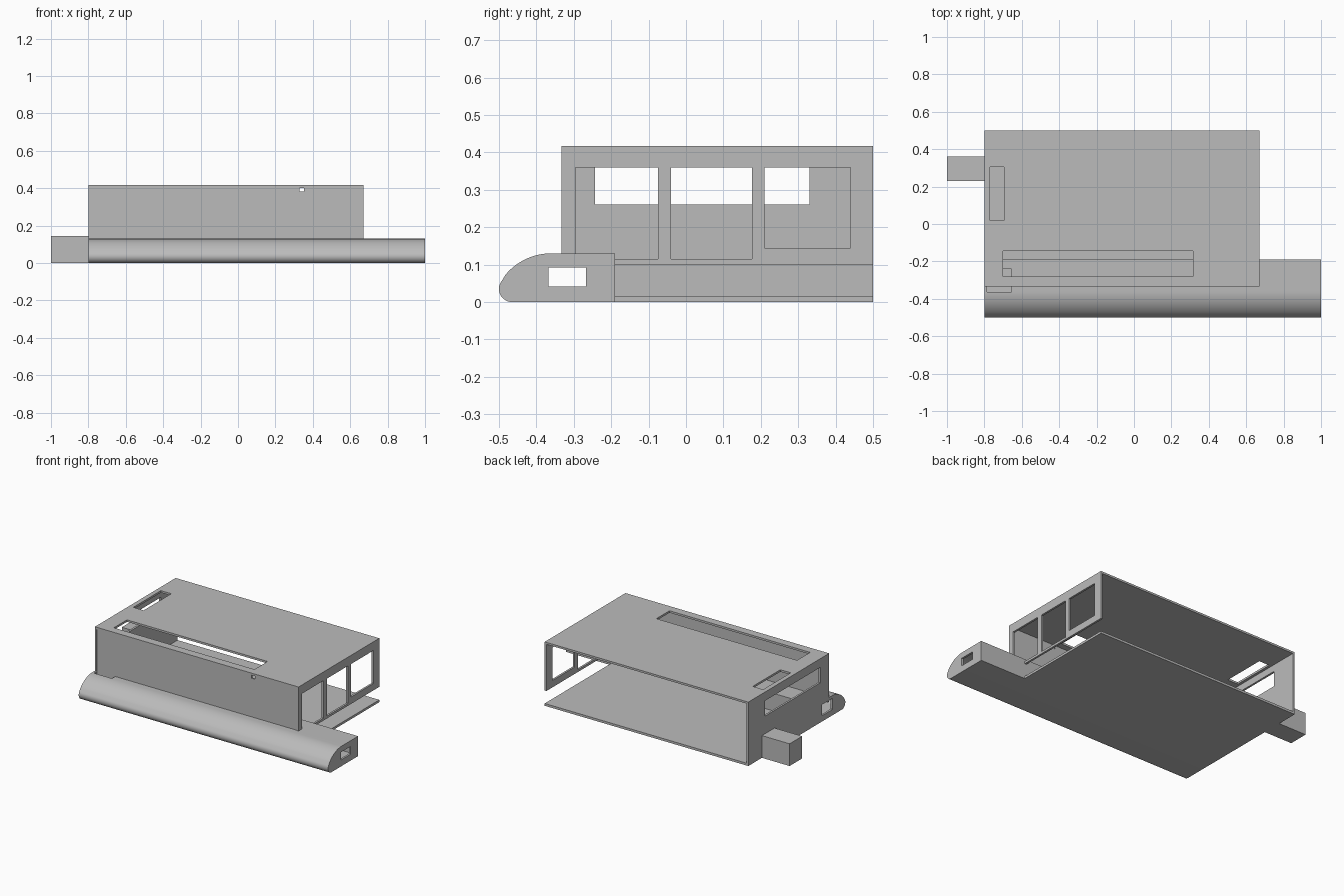
import bpy, bmesh, math
from mathutils import Vector

cube = bpy.data.objects.get("Cube")
if cube:
    bpy.data.objects.remove(cube, do_unlink=True)

grey = bpy.data.materials.new("plain grey")
grey.use_nodes = True
COLOUR = (0.5, 0.5, 0.5, 1)
grey.diffuse_color = COLOUR
grey.node_tree.nodes["Principled BSDF"].inputs["Base Color"].default_value = COLOUR

T = 0.013                                   # wall thickness
LEFT, RIGHT, FRONT, BACK, TOP = 0.67, -0.8, -0.333, 0.5, 0.417
BAR_BACK, BAR_TOP = -0.19, 0.13


def prism(name, outline, axis, depth):
    """Extrude an outline of 3D points along an axis."""
    bm = bmesh.new()
    face = bm.faces.new([bm.verts.new(p) for p in outline])
    ext = bmesh.ops.extrude_face_region(bm, geom=[face])["geom"]
    verts = [v for v in ext if isinstance(v, bmesh.types.BMVert)]
    bmesh.ops.translate(bm, verts=verts, vec=Vector(axis) * depth)
    bmesh.ops.recalc_face_normals(bm, faces=bm.faces)
    mesh = bpy.data.meshes.new(name)
    bm.to_mesh(mesh)
    bm.free()
    mesh.materials.append(grey)
    obj = bpy.data.objects.new(name, mesh)
    bpy.context.collection.objects.link(obj)
    return obj


def box(name, x, y, z):
    corners = [(x[0], y[0], z[0]), (x[1], y[0], z[0]), (x[1], y[1], z[0]), (x[0], y[1], z[0])]
    return prism(name, corners, (0, 0, 1), z[1] - z[0])


def cut(obj, *cutters):
    """Subtract each cutter, then discard it."""
    for c in cutters:
        c.hide_render = True
        mod = obj.modifiers.new("cut", 'BOOLEAN')
        mod.operation, mod.solver, mod.object = 'DIFFERENCE', 'EXACT', c
        bpy.context.view_layer.objects.active = obj
        bpy.ops.object.modifier_apply(modifier=mod.name)
        bpy.data.objects.remove(c, do_unlink=True)


# Floor and roof, the roof with two slots
box("floor", (RIGHT, LEFT), (BAR_BACK, BACK), (0, 0.015))
roof = box("roof", (RIGHT, LEFT), (FRONT, BACK), (TOP - T, TOP))
through_roof = (TOP - 0.1, TOP + 0.1)
cut(roof,
    box("long_slot", (-0.70, 0.315), (-0.28, -0.145), through_roof),
    box("short_slot", (-0.77, -0.695), (0.02, 0.305), through_roof))

# Front wall, slightly recessed, with a small square hole
front_wall = box("front_wall", (RIGHT, LEFT - T), (FRONT + 0.003, FRONT + T), (0.1, TOP - T))
cut(front_wall, box("pin_hole", (0.33, 0.352), (-0.4, -0.2), (0.382, 0.402)))

# Left wall with three windows, raised above the floor
left_wall = box("left_wall", (LEFT - T, LEFT), (FRONT, BACK), (0.1, TOP - T))
windows = [(-0.295, -0.075, 0.115), (-0.04, 0.177, 0.115), (0.21, 0.44, 0.145)]
cut(left_wall, *[box("window", (0.6, 0.7), (a, b), (low, 0.36)) for a, b, low in windows])

# Right wall with one wide window, reaching the ground
right_wall = box("right_wall", (RIGHT, RIGHT + T), (BAR_BACK, BACK), (0.015, TOP - T))
right_front = box("right_wall_front", (RIGHT, RIGHT + T), (FRONT, BAR_BACK), (BAR_TOP, TOP - T))
for wall in (right_wall, right_front):
    cut(wall, box("window", (-0.9, -0.7), (-0.243, 0.33), (0.26, 0.36)))

# Block on the right side
box("side_block", (-1.0, RIGHT), (0.23, 0.36), (0, 0.145))


def nose_profile(x, inset):
    """Rounded bar section: small lower arc, large upper arc, square back."""
    pts = []
    for cy, cz, r, start, end, n in ((-0.465, 0.035, 0.035, 270, 140, 14),
                                     (-0.36, -0.03, 0.16, 140, 90, 14)):
        for i in range(n + 1):
            a = math.radians(start + (end - start) * i / n)
            pts.append((x, cy + (r - inset) * math.cos(a), cz + (r - inset) * math.sin(a)))
    back = BAR_BACK - inset
    return pts + [(x, back, BAR_TOP - inset), (x, back, inset)]


# Hollow front bar with end openings and a cable notch
bar = prism("front_bar", nose_profile(RIGHT, 0), (1, 0, 0), 1.8)
cut(bar,
    prism("bar_hollow", nose_profile(RIGHT + T, T), (1, 0, 0), 1.8 - 2 * T),
    box("left_end_hole", (0.9, 1.1), (-0.367, -0.267), (0.042, 0.092)),
    box("right_end_hole", (-0.9, -0.78), (-0.367, -0.262), (0.038, 0.11)),
    box("cable_notch", (-0.785, -0.655), (-0.363, -0.24), (0.1, 0.2)))
bpy.ops.object.select_all(action='DESELECT')
bar.select_set(True)
bpy.context.view_layer.objects.active = bar
bpy.ops.object.shade_smooth_by_angle(angle=math.radians(30))
